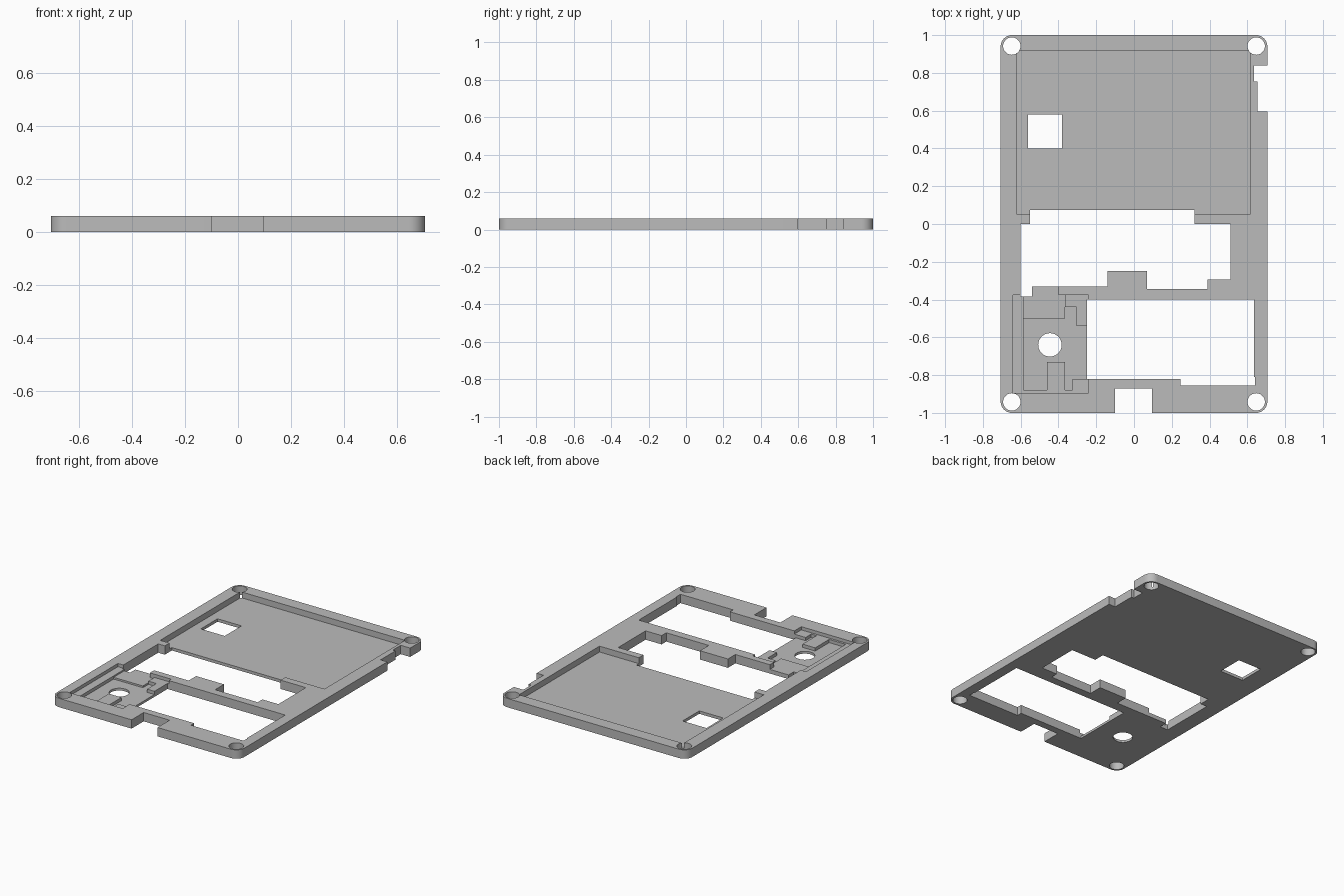
import bpy, bmesh, math

cube = bpy.data.objects.get("Cube")
if cube:
    bpy.data.objects.remove(cube, do_unlink=True)

WIDTH, LENGTH, THICK = 0.706, 1.0, 0.06   # half width, half length, thickness
CORNER = 0.06
FLOOR, LEDGE, STEP, DEEP = 0.02, 0.038, 0.028, 0.016

grey = bpy.data.materials.new("plain grey")
grey.use_nodes = True
grey.diffuse_color = (0.5, 0.5, 0.5, 1)
grey.node_tree.nodes["Principled BSDF"].inputs["Base Color"].default_value = (0.5, 0.5, 0.5, 1)


def prism(name, outline, bottom, top):
    """Extrude a flat outline between two heights."""
    bm = bmesh.new()
    face = bm.faces.new([bm.verts.new((x, y, bottom)) for x, y in outline])
    moved = bmesh.ops.extrude_face_region(bm, geom=[face])["geom"]
    bmesh.ops.translate(bm, vec=(0, 0, top - bottom),
                        verts=[v for v in moved if isinstance(v, bmesh.types.BMVert)])
    bmesh.ops.recalc_face_normals(bm, faces=bm.faces)
    mesh = bpy.data.meshes.new(name)
    bm.to_mesh(mesh)
    bm.free()
    mesh.materials.append(grey)
    obj = bpy.data.objects.new(name, mesh)
    bpy.context.collection.objects.link(obj)
    return obj


def rect(x0, x1, y0, y1):
    return [(x0, y0), (x1, y0), (x1, y1), (x0, y1)]


def arc(cx, cy, radius, start, sweep, steps):
    return [(cx + radius * math.cos(start + sweep * i / steps),
             cy + radius * math.sin(start + sweep * i / steps)) for i in range(steps + 1)]


def circle(cx, cy, radius):
    return arc(cx, cy, radius, 0, math.tau, 40)[:-1]


# Plate with rounded corners
outline = []
for i, (sx, sy) in enumerate([(1, 1), (-1, 1), (-1, -1), (1, -1)]):
    outline += arc(sx * (WIDTH - CORNER), sy * (LENGTH - CORNER), CORNER,
                   i * math.pi / 2, math.pi / 2, 10)
plate = prism("case_plate", outline, 0, THICK)


def cut(shape, floor=-0.1):
    """Cut an outline down to a floor height, or right through."""
    cutter = prism("cutter", shape, floor, 0.2)
    cutter.hide_render = True
    mod = plate.modifiers.new("cut", "BOOLEAN")
    mod.operation, mod.solver, mod.object = "DIFFERENCE", "EXACT", cutter
    bpy.context.view_layer.objects.active = plate
    bpy.ops.object.modifier_apply(modifier=mod.name)
    bpy.data.objects.remove(cutter, do_unlink=True)


# Large shallow tray
cut(rect(-0.62, 0.615, 0.05, 0.915), FLOOR)

# Small pocket: ledge, middle step with its gap, and deep floor around blocks
cut(rect(-0.64, -0.24, -0.895, -0.375), LEDGE)
cut([(-0.585, -0.5), (-0.365, -0.5), (-0.365, -0.375), (-0.40, -0.375),
     (-0.40, -0.3), (-0.54, -0.3), (-0.54, -0.385), (-0.585, -0.385)], STEP)
cut([(-0.585, -0.88), (-0.46, -0.88), (-0.46, -0.73), (-0.365, -0.73),
     (-0.365, -0.88), (-0.325, -0.88), (-0.325, -0.82), (-0.2, -0.82),
     (-0.2, -0.54), (-0.305, -0.54), (-0.305, -0.44), (-0.365, -0.44),
     (-0.365, -0.5), (-0.585, -0.5)], DEEP)

# Stepped middle opening
cut([(-0.6, 0), (-0.6, -0.385), (-0.54, -0.385), (-0.54, -0.33), (-0.14, -0.33),
     (-0.14, -0.25), (0.07, -0.25), (0.07, -0.345), (0.39, -0.345), (0.39, -0.295),
     (0.51, -0.295), (0.51, 0), (0.32, 0), (0.32, 0.075), (-0.55, 0.075), (-0.55, 0)])

# Front opening
cut([(-0.25, -0.4), (-0.25, -0.82), (0.245, -0.82), (0.245, -0.855),
     (0.64, -0.855), (0.64, -0.81), (0.635, -0.81), (0.635, -0.4)])

# Square window, edge notches
cut(rect(-0.56, -0.38, 0.4, 0.58))
cut(rect(-0.1, 0.095, -1.2, -0.87))
cut([(0.635, 0.84), (0.635, 0.755), (0.655, 0.755), (0.655, 0.595), (0.9, 0.595), (0.9, 0.84)])

# Round hole in the pocket and four corner holes
cut(circle(-0.445, -0.64, 0.062))
for sx in (-1, 1):
    for sy in (-1, 1):
        cut(circle(sx * 0.647, sy * 0.942, 0.046))

# Smooth arcs, sharp edges
bpy.ops.object.select_all(action="DESELECT")
plate.select_set(True)
bpy.context.view_layer.objects.active = plate
bpy.ops.object.shade_smooth_by_angle(angle=math.radians(30))
